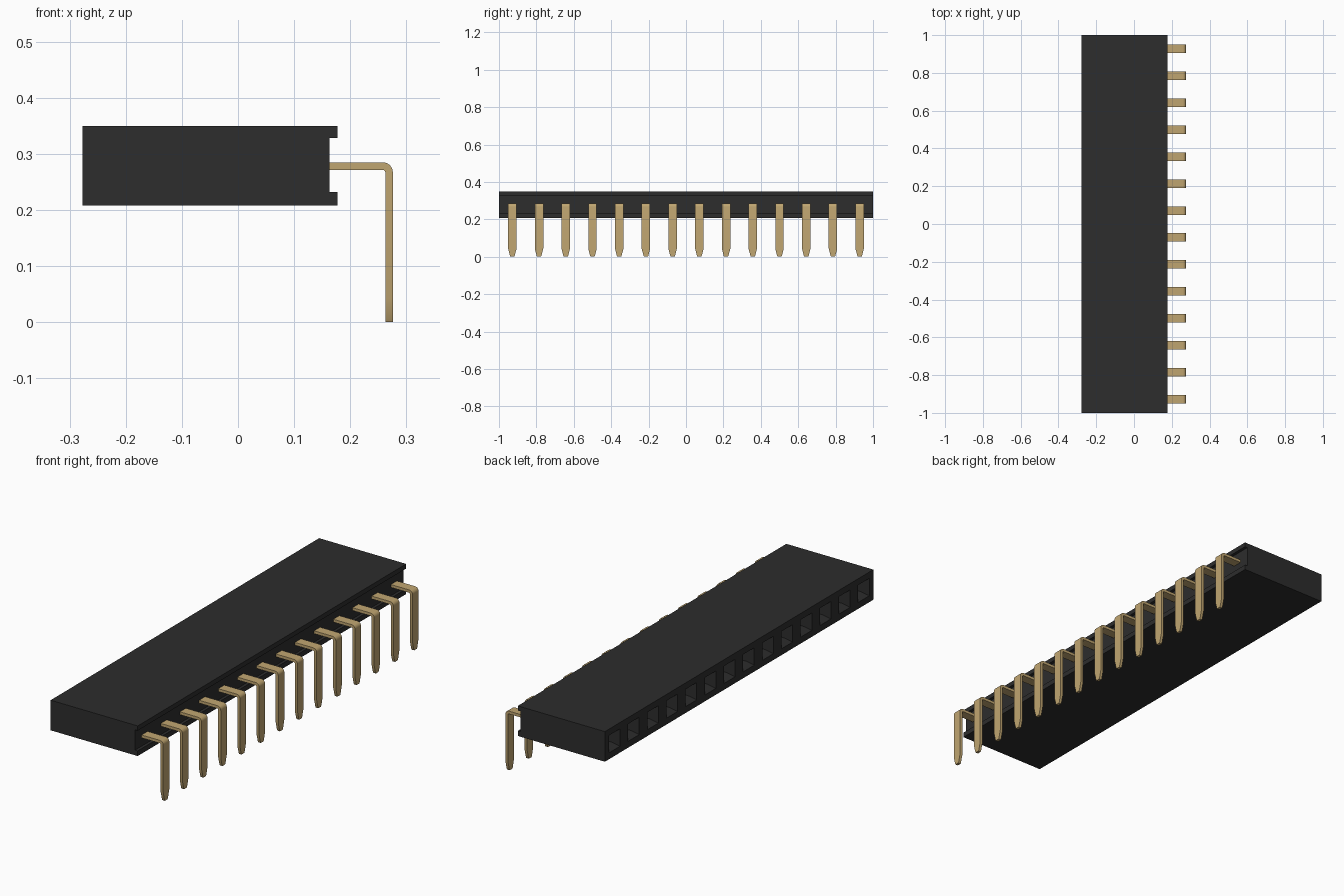
import bpy, bmesh
from math import sin, cos, radians

if "Cube" in bpy.data.objects:
    bpy.data.objects.remove(bpy.data.objects["Cube"], do_unlink=True)

COUNT = 14
PITCH = 2 / COUNT


def material(name, rgb, rough):
    mat = bpy.data.materials.new(name)
    mat.use_nodes = True
    mat.diffuse_color = (*rgb, 1)
    bsdf = mat.node_tree.nodes["Principled BSDF"]
    bsdf.inputs["Base Color"].default_value = (*rgb, 1)
    bsdf.inputs["Roughness"].default_value = rough
    return mat


def finish(bm, name, mat):
    bmesh.ops.recalc_face_normals(bm, faces=bm.faces)
    mesh = bpy.data.meshes.new(name)
    bm.to_mesh(mesh)
    bm.free()
    mesh.materials.append(mat)
    obj = bpy.data.objects.new(name, mesh)
    bpy.context.scene.collection.objects.link(obj)
    return obj


def loft(bm, rings):
    """Skin a list of closed vertex rings and cap both ends."""
    loops = [[bm.verts.new(p) for p in ring] for ring in rings]
    n = len(loops[0])
    for a, b in zip(loops, loops[1:]):
        for i in range(n):
            j = (i + 1) % n
            bm.faces.new((a[i], a[j], b[j], b[i]))
    bm.faces.new(loops[0])
    bm.faces.new(loops[-1])


black = material("black plastic", (0.026, 0.026, 0.026), 0.6)
gold = material("gold metal", (0.53, 0.38, 0.165), 0.5)

# Housing: channel-backed profile, one segment per socket
profile = [(-0.277, 0.208), (0.177, 0.208), (0.177, 0.232), (0.163, 0.232),
           (0.163, 0.328), (0.177, 0.328), (0.177, 0.35), (-0.277, 0.35)]
bm = bmesh.new()
loft(bm, [[(x, -1 + i * PITCH, z) for x, z in profile] for i in range(COUNT + 1)])
bmesh.ops.recalc_face_normals(bm, faces=bm.faces)

# Sockets: square mouth, funnel, then a straight bore
sockets = [f for f in bm.faces if f.normal.x < -0.9]
for thickness, depth in ((0.03, 0), (0.018, -0.03), (0.0005, -0.22)):
    bmesh.ops.inset_individual(bm, faces=sockets, thickness=thickness,
                               depth=depth, use_even_offset=True)
finish(bm, "housing", black)

# Pins: flat strip bent down through a right angle, with a tapered tip
CX, CZ, OUTER, INNER, HALF = 0.258, 0.267, 0.018, 0.0045, 0.0225


def section(angle, half, x=None, z=None):
    """Rectangular section across the strip at one point of its path."""
    c, s = cos(radians(angle)), sin(radians(angle))
    x = CX if x is None else x
    z = CZ if z is None else z
    return [(x + r * c, side * half, z + r * s)
            for r, side in ((OUTER, -1), (OUTER, 1), (INNER, 1), (INNER, -1))]


rings = [section(90, HALF, x=0.155)]
rings += [section(a, HALF) for a in range(90, -1, -15)]
rings += [section(0, HALF, z=0.043), section(0, 0.013, z=0.006), section(0, 0.01, z=0)]

for i in range(COUNT):
    bm = bmesh.new()
    loft(bm, rings)
    pin = finish(bm, f"pin_{i + 1}", gold)
    pin.location.y = -1 + (i + 0.5) * PITCH
    bpy.context.view_layer.objects.active = pin
    bpy.ops.object.select_all(action='DESELECT')
    pin.select_set(True)
    bpy.ops.object.shade_smooth_by_angle(angle=radians(20))
